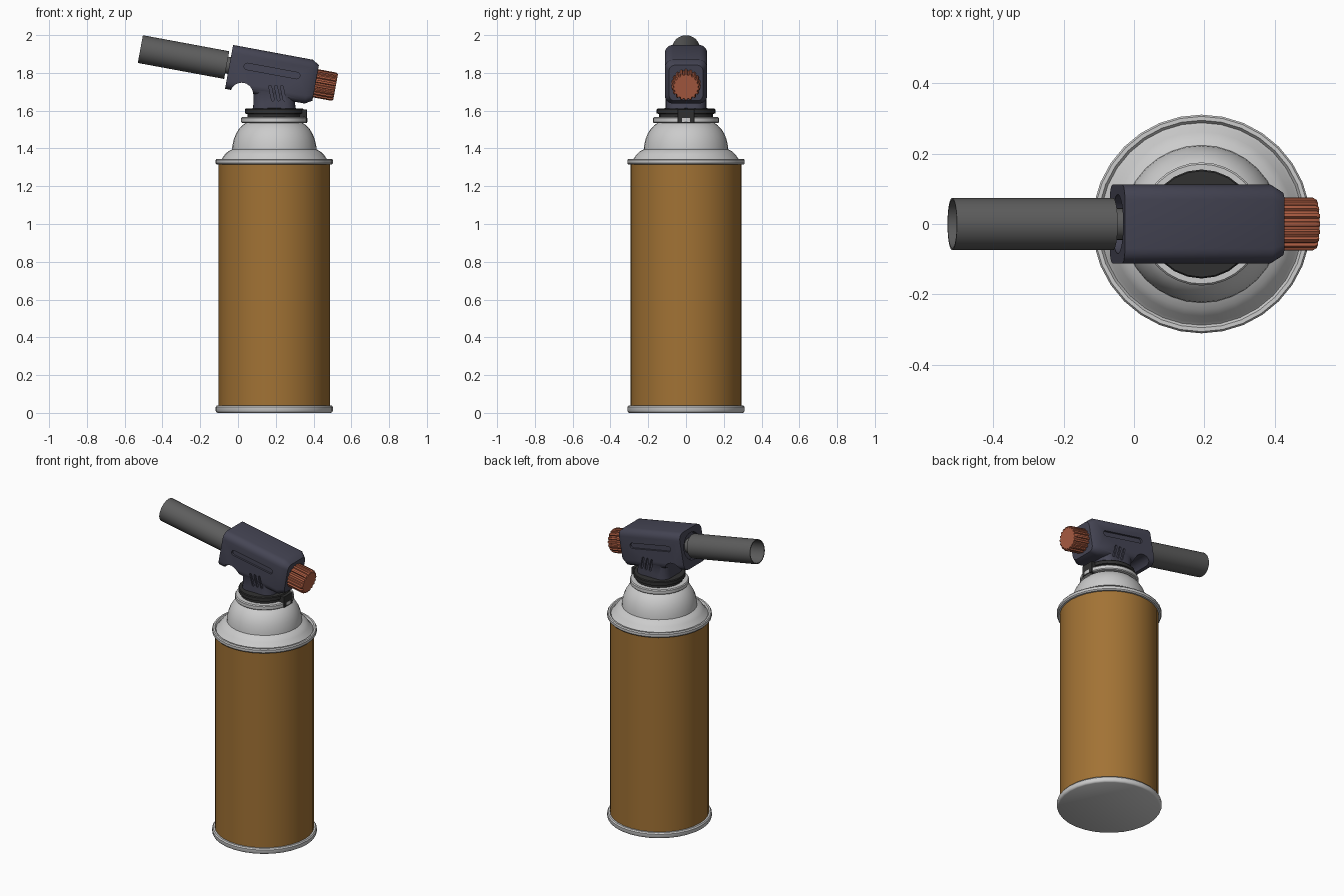
import bpy, bmesh
from math import sin, cos, pi, radians

if "Cube" in bpy.data.objects:
    bpy.data.objects.remove(bpy.data.objects["Cube"])

TILT = radians(10.5)              # downward slope of the torch head
TIP = (-0.517, 0, 1.926)          # centre of the barrel mouth
ALONG = (0, TILT + pi / 2, 0)     # local z runs along the torch axis, local x points down
CAN_X = 0.192


def material(name, rgb):
    m = bpy.data.materials.new(name)
    m.diffuse_color = (*rgb, 1)
    m.use_nodes = True
    m.node_tree.nodes["Principled BSDF"].inputs["Base Color"].default_value = m.diffuse_color
    return m


ORANGE = material("ochre_paint", (0.36, 0.17, 0.035))
NAVY = material("navy_plastic", (0.06, 0.06, 0.09))
BLACK = material("black_plastic", (0.03, 0.03, 0.03))
STEEL = material("dark_steel", (0.11, 0.11, 0.11))
COPPER = material("red_plastic", (0.42, 0.11, 0.055))
BRASS = material("brass", (0.45, 0.25, 0.08))


def circle(r, n=32):
    return [(r * cos(2 * pi * i / n), r * sin(2 * pi * i / n)) for i in range(n)]


def rounded_rect(hx, hy, r, cx=0, n=5):
    pts = []
    for k, (sx, sy) in enumerate([(1, 1), (-1, 1), (-1, -1), (1, -1)]):
        for i in range(n + 1):
            a = (k + i / n) * pi / 2
            pts.append((cx + sx * (hx - r) + r * cos(a), sy * (hy - r) + r * sin(a)))
    return pts


def loft(name, sections, mat=None, loc=(0, 0, 0), rot=(0, 0, 0)):
    """Skin a stack of (outline, height) sections and cap both ends."""
    bm = bmesh.new()
    rings = [[bm.verts.new((x, y, z)) for x, y in pts] for pts, z in sections]
    n = len(rings[0])
    for a, b in zip(rings, rings[1:]):
        for i in range(n):
            j = (i + 1) % n
            bm.faces.new((a[i], a[j], b[j], b[i]))
    bm.faces.new(rings[0])
    bm.faces.new(rings[-1])
    bmesh.ops.remove_doubles(bm, verts=bm.verts, dist=1e-5)
    bmesh.ops.recalc_face_normals(bm, faces=bm.faces)
    me = bpy.data.meshes.new(name)
    bm.to_mesh(me)
    bm.free()
    ob = bpy.data.objects.new(name, me)
    bpy.context.collection.objects.link(ob)
    ob.location, ob.rotation_euler = loc, rot
    if mat:
        me.materials.append(mat)
    return ob


def lathe(name, profile, mat=None, loc=(CAN_X, 0, 0), rot=(0, 0, 0), n=32):
    return smooth(loft(name, [(circle(r, n), z) for r, z in profile], mat, loc, rot))


def smooth(ob):
    bpy.ops.object.select_all(action='DESELECT')
    ob.select_set(True)
    bpy.context.view_layer.objects.active = ob
    bpy.ops.object.shade_smooth_by_angle(angle=radians(35))
    return ob


def boolean(ob, other, op):
    bpy.context.view_layer.update()
    mod = ob.modifiers.new("cut", 'BOOLEAN')
    mod.object, mod.operation, mod.solver = other, op, 'EXACT'
    bpy.context.view_layer.objects.active = ob
    bpy.ops.object.modifier_apply(modifier=mod.name)
    bpy.data.objects.remove(other)


# Gas canister
lathe("canister_wall", [(0.294, 0.02), (0.294, 1.33)], ORANGE)
lathe("canister_base", [(0.30, 0), (0.307, 0.004), (0.311, 0.012), (0.311, 0.03),
                        (0.305, 0.038), (0.29, 0.038)])
lathe("canister_dome", [(0.29, 1.315), (0.305, 1.315), (0.311, 1.322), (0.311, 1.338),
                        (0.306, 1.345), (0.295, 1.345), (0.288, 1.335), (0.28, 1.342),
                        (0.262, 1.368), (0.243, 1.385), (0.224, 1.395), (0.222, 1.415),
                        (0.214, 1.45), (0.203, 1.477), (0.188, 1.502), (0.168, 1.523),
                        (0.15, 1.535), (0.14, 1.54)])
lathe("valve_flange", [(0.14, 1.535), (0.17, 1.535), (0.175, 1.54), (0.175, 1.56),
                       (0.17, 1.566), (0.14, 1.566)])

# Locking collar with its tab
lathe("lock_collar", [(0.142, 1.56), (0.142, 1.582), (0.155, 1.585), (0.155, 1.606),
                      (0.151, 1.611), (0.11, 1.613)], BLACK, n=24)
loft("collar_tab", [(rounded_rect(0.02, 0.045, 0.004), 1.535),
                    (rounded_rect(0.02, 0.045, 0.004), 1.605)], BLACK, (CAN_X + 0.153, 0, 0))

# Torch housing: tilted block joined to an upright stem
def block(inset):
    return rounded_rect(0.118 - inset, 0.112 - inset, 0.042 - inset / 2, 0.007)


housing = loft("torch_housing", [(block(0), 0.479), (block(0), 0.908), (block(0.022), 0.945)],
               NAVY, TIP, ALONG)
stem = loft("stem", [(rounded_rect(0.114, 0.108, 0.06), 1.605),
                     (rounded_rect(0.11, 0.108, 0.06), 1.64),
                     (rounded_rect(0.11, 0.108, 0.06), 1.76)], NAVY, (CAN_X, 0, 0))
boolean(housing, stem, 'UNION')

# Finger arch and barrel socket
arch = loft("arch_cutter", [(circle(0.061), -0.2), (circle(0.061), 0.2)],
            loc=(0.019, 0, 1.687), rot=(-pi / 2, 0, 0))
boolean(housing, arch, 'DIFFERENCE')
socket = loft("socket_cutter", [(circle(0.084), 0.4), (circle(0.084), 0.505)],
              loc=TIP, rot=ALONG)
boolean(housing, socket, 'DIFFERENCE')

# Long side grooves and slanted vents on both sides
for side in (-1, 1):
    slots = [(0.18, 1.81, 0.15, 0.017, TILT)]
    slots += [(x, 1.693, 0.042, 0.007, radians(78)) for x in (0.177, 0.208, 0.239)]
    for x, z, half, r, angle in slots:
        shape = rounded_rect(half, r, r * 0.98)
        cutter = loft("slot_cutter", [(shape, side * 0.099), (shape, side * 0.14)],
                      loc=(x, 0, z), rot=(-pi / 2, angle, 0))
        boolean(housing, cutter, 'DIFFERENCE')
smooth(housing)

# Hollow flame barrel with narrow neck and inner nozzle
lathe("flame_barrel", [(0.045, 0.55), (0.045, 0.465), (0.0745, 0.465), (0.0745, 0),
                       (0.069, 0), (0.069, 0.3)], STEEL, TIP, ALONG)
lathe("inner_nozzle", [(0.035, 0.302), (0.035, 0.12), (0.025, 0.11)], BRASS, TIP, ALONG, 16)

# Fluted gas knob
def flutes(scale):
    pts = []
    for i in range(18):
        for off, r in ((-0.32, 0.068), (-0.2, 0.076), (0.2, 0.076), (0.32, 0.068)):
            a = 2 * pi * (i + off) / 18
            pts.append((0.009 + scale * r * cos(a), scale * r * sin(a)))
    return pts


smooth(loft("gas_knob", [(flutes(1), 0.93), (flutes(1), 1.042), (flutes(0.92), 1.053)],
            COPPER, TIP, ALONG))
